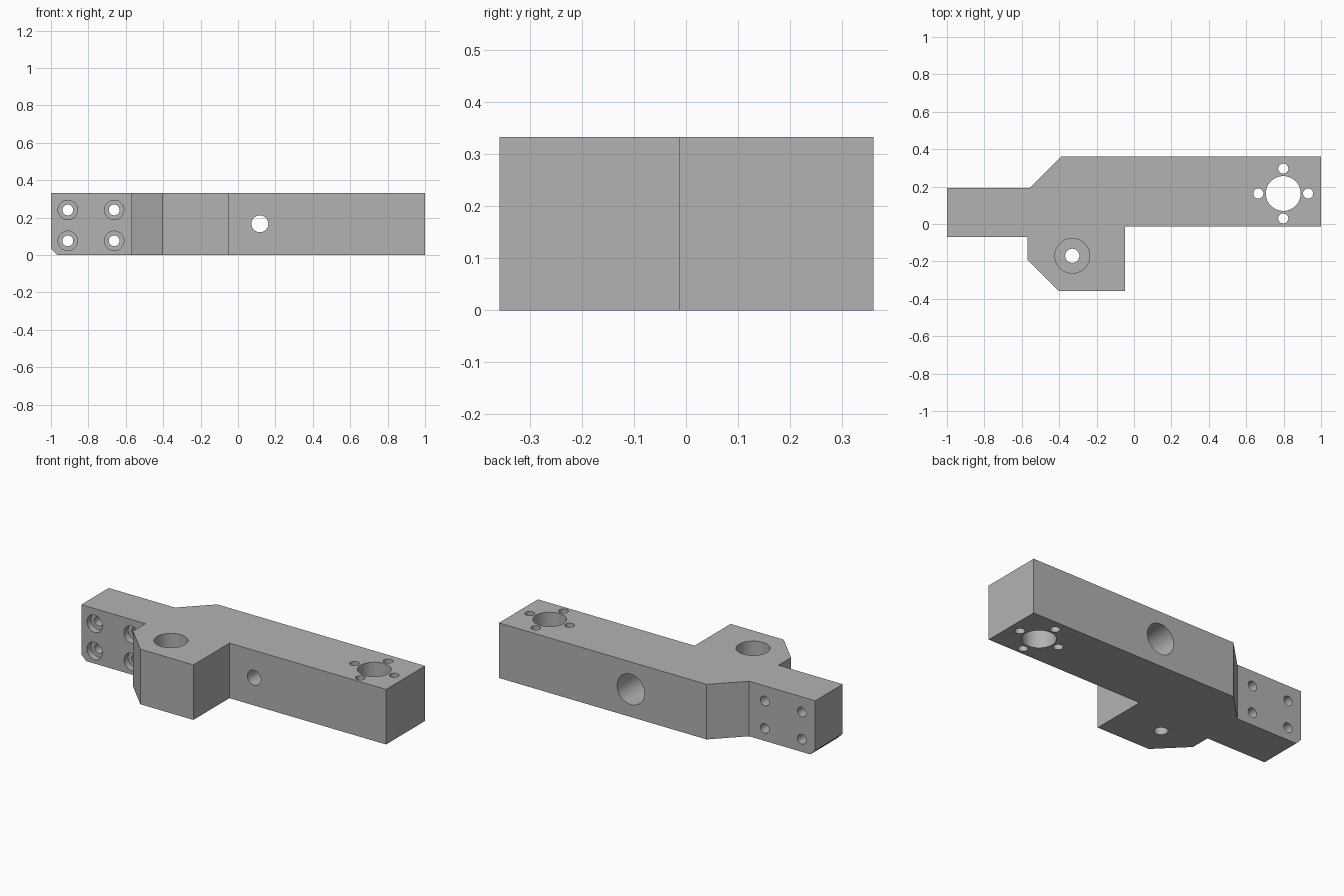
import bpy, bmesh, math
from mathutils import Vector

cube = bpy.data.objects.get("Cube")
if cube:
    bpy.data.objects.remove(cube, do_unlink=True)

HEIGHT = 0.333
SIDES = 48

grey = bpy.data.materials.new("plain grey")
grey.use_nodes = True
colour = (0.448, 0.448, 0.448, 1)
grey.diffuse_color = colour
grey.node_tree.nodes["Principled BSDF"].inputs["Base Color"].default_value = colour


def finish(bm, name):
    bmesh.ops.recalc_face_normals(bm, faces=bm.faces)
    mesh = bpy.data.meshes.new(name)
    bm.to_mesh(mesh)
    bm.free()
    mesh.materials.append(grey)
    obj = bpy.data.objects.new(name, mesh)
    bpy.context.collection.objects.link(obj)
    return obj


def stepped_hole(bm, centre, axis, steps):
    """Add a turned cutter; steps are (radius, position along the axis)."""
    rings = []
    for radius, pos in steps:
        ring = []
        for i in range(SIDES):
            a = math.tau * i / SIDES
            u, v = radius * math.cos(a), radius * math.sin(a)
            if axis == "z":
                co = Vector((centre[0] + u, centre[1] + v, pos))
            else:
                co = Vector((centre[0] + u, pos, centre[1] + v))
            ring.append(bm.verts.new(co))
        rings.append(ring)
    for low, high in zip(rings, rings[1:]):
        for i in range(SIDES):
            j = (i + 1) % SIDES
            bm.faces.new((low[i], low[j], high[j], high[i]))
    bm.faces.new(rings[0])
    bm.faces.new(rings[-1])


# Block body: extruded plan outline
outline = [(-1, -0.07), (-0.57, -0.07), (-0.57, -0.19), (-0.403, -0.358),
           (-0.048, -0.358), (-0.048, -0.013), (1, -0.013), (1, 0.36),
           (-0.39, 0.36), (-0.557, 0.193), (-1, 0.193)]
bm = bmesh.new()
base = bm.faces.new([bm.verts.new((x, y, 0)) for x, y in outline])
top = bmesh.ops.extrude_face_region(bm, geom=[base])
bmesh.ops.translate(bm, vec=(0, 0, HEIGHT),
                    verts=[g for g in top["geom"] if isinstance(g, bmesh.types.BMVert)])
bmesh.ops.recalc_face_normals(bm, faces=bm.faces)

# Chamfer on the lower end edge of the narrow arm
end_edge = [e for e in bm.edges
            if all(v.co.x < -0.99 and v.co.z < 0.01 for v in e.verts)]
bmesh.ops.bevel(bm, geom=end_edge, offset=0.033, segments=1, affect="EDGES")
body = finish(bm, "bracket_block")

# All holes gathered in one cutter
bm = bmesh.new()
for x in (-0.91, -0.662):          # counterbored bolt holes in the arm
    for z in (0.076, 0.241):
        stepped_hole(bm, (x, z), "y",
                     [(0.052, -0.1), (0.052, -0.03), (0.029, -0.03), (0.029, 0.3)])
# cross hole, wide from the back
stepped_hole(bm, (0.117, 0.167), "y",
             [(0.045, -0.1), (0.045, 0.14), (0.092, 0.14), (0.092, 0.5)])
# lug hole, wide from the top
stepped_hole(bm, (-0.33, -0.17), "z",
             [(0.038, -0.1), (0.038, 0.13), (0.093, 0.13), (0.093, 0.5)])
# main bore with its ring of four small holes
bore = (0.798, 0.163)
stepped_hole(bm, bore, "z", [(0.093, -0.1), (0.093, 0.5)])
for dx, dy in ((1, 0), (-1, 0), (0, 1), (0, -1)):
    stepped_hole(bm, (bore[0] + 0.133 * dx, bore[1] + 0.133 * dy), "z",
                 [(0.027, -0.1), (0.027, 0.5)])
cutter = finish(bm, "hole_cutter")
cutter.hide_render = True

# Cut the holes and drop the cutter
mod = body.modifiers.new("holes", "BOOLEAN")
mod.operation = "DIFFERENCE"
mod.solver = "EXACT"
mod.object = cutter
bpy.ops.object.select_all(action="DESELECT")
body.select_set(True)
bpy.context.view_layer.objects.active = body
bpy.ops.object.modifier_apply(modifier=mod.name)
bpy.data.objects.remove(cutter, do_unlink=True)
bpy.ops.object.shade_smooth_by_angle(angle=math.radians(30))
